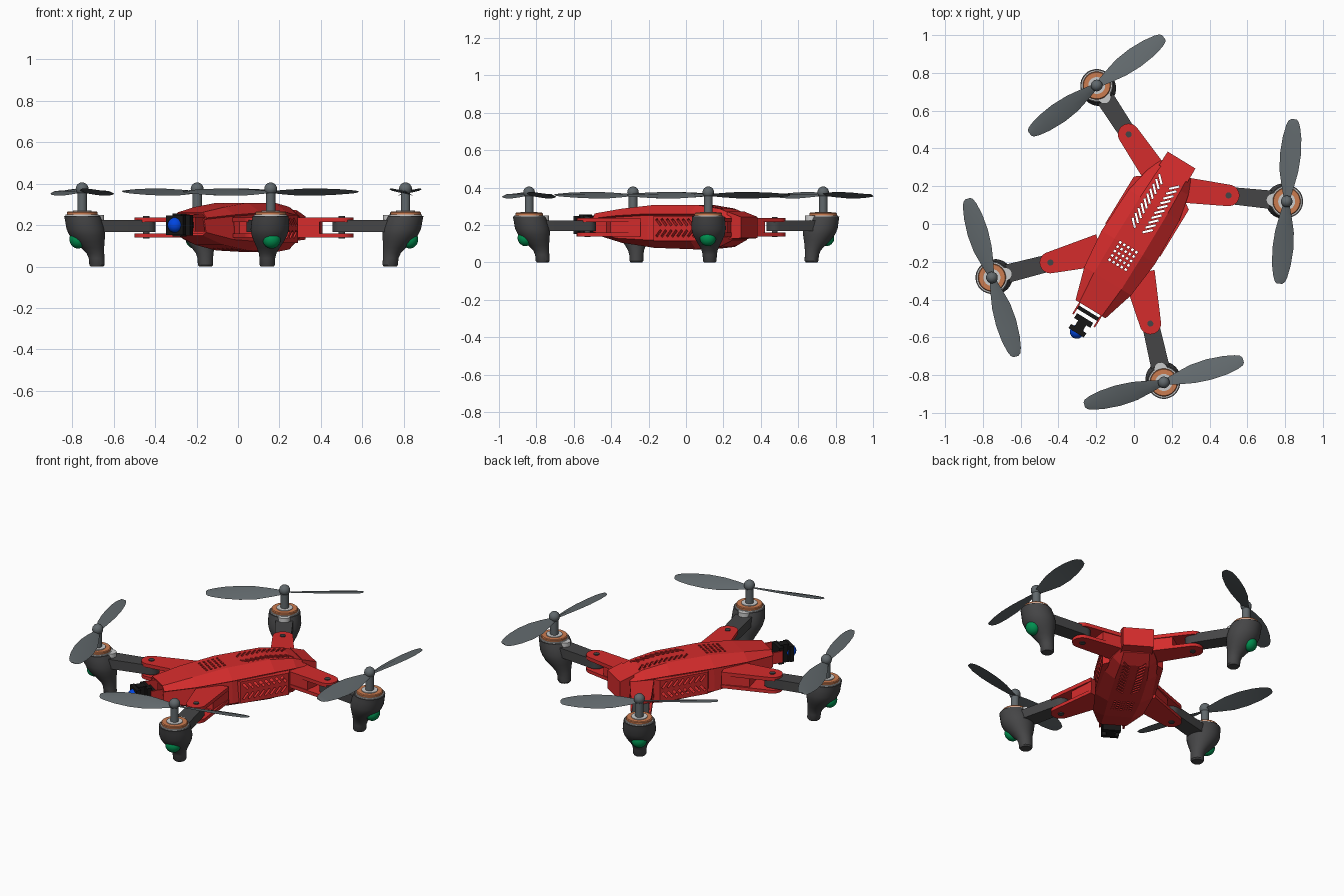
import bpy, bmesh, math
from mathutils import Vector, Matrix

if "Cube" in bpy.data.objects:
    bpy.data.objects.remove(bpy.data.objects["Cube"])

# The drone is modelled along its own axis (nose to -y), then turned into place
YAW = math.radians(-31.4)
M = Matrix.Translation((0.033, -0.02, 0)) @ Matrix.Rotation(YAW, 4, 'Z')

COL = dict(red=(0.66, 0.025, 0.025), dark=(0.06, 0.06, 0.062), blade=(0.12, 0.14, 0.15),
           copper=(0.6, 0.2, 0.08), green=(0.0, 0.28, 0.08), black=(0.008, 0.008, 0.008),
           blue=(0.0, 0.06, 0.75), silver=(0.6, 0.6, 0.6))
MATS = {}
for key, c in COL.items():
    MATS[key] = bpy.data.materials.new(key)
    MATS[key].diffuse_color = (*c, 1)


def make(name, bm, col=None, smooth=False):
    bmesh.ops.recalc_face_normals(bm, faces=bm.faces)
    bm.transform(M)
    me = bpy.data.meshes.new(name)
    bm.to_mesh(me)
    bm.free()
    ob = bpy.data.objects.new(name, me)
    bpy.context.collection.objects.link(ob)
    if col:
        me.materials.append(MATS[col])
    if smooth:
        bpy.ops.object.select_all(action='DESELECT')
        ob.select_set(True)
        bpy.context.view_layer.objects.active = ob
        bpy.ops.object.shade_smooth_by_angle(angle=math.radians(35))
    return ob


def loft(bm, rings, caps=(True, True)):
    vs = [[bm.verts.new(p) for p in r] for r in rings]
    n = len(vs[0])
    for a, b in zip(vs, vs[1:]):
        for i in range(n):
            bm.faces.new((a[i], a[(i + 1) % n], b[(i + 1) % n], b[i]))
    if caps[0]:
        bm.faces.new(vs[0])
    if caps[1]:
        bm.faces.new(vs[-1])
    return bm


def ring(c, r, z, n=28):
    return [(c.x + r * math.cos(2 * math.pi * i / n), c.y + r * math.sin(2 * math.pi * i / n), z)
            for i in range(n)]


def lathe(name, c, prof, col):
    return make(name, loft(bmesh.new(), [ring(c, r, z) for r, z in prof]), col, True)


def prism(bm, pts, z0, z1):
    return loft(bm, [[(p[0], p[1], z) for p in pts] for z in (z0, z1)])


def box(bm, c, size, rot=Matrix()):
    bmesh.ops.create_cube(bm, size=1, matrix=Matrix.Translation(c) @ rot @ Matrix.Diagonal((*size, 1)))
    return bm


def ball(name, c, radii, col, rot=Matrix()):
    bm = bmesh.new()
    bmesh.ops.create_uvsphere(bm, u_segments=20, v_segments=12, radius=1,
                              matrix=Matrix.Translation(c) @ rot @ Matrix.Diagonal((*radii, 1)))
    return make(name, bm, col, True)


# Vent cutters: diagonal top slots, square grid, slanted side slots
bm = bmesh.new()
for s in (1, -1):
    for i in range(10):
        box(bm, (s * 0.043, 0.005 + i * 0.03, 0.2), (0.055, 0.011, 0.5),
            Matrix.Rotation(s * math.radians(45), 4, 'Z'))
    for z in (0.215, 0.155):
        for i in range(8):
            box(bm, (s * 0.18, -0.045 + i * 0.033, z), (0.13, 0.013, 0.045),
                Matrix.Rotation(math.radians(40 if z > 0.2 else -40), 4, 'X'))
for i in range(5):
    for j in range(5):
        box(bm, ((i - 2) * 0.025, -0.175 + (j - 2) * 0.027, 0.2), (0.013, 0.013, 0.5))
cutter = make("vent_cutter", bm)
cutter.hide_render = True


def cut(ob, shell=0):
    if shell:
        sol = ob.modifiers.new("shell", 'SOLIDIFY')
        sol.thickness, sol.offset = shell, -1
    bo = ob.modifiers.new("vents", 'BOOLEAN')
    bo.object, bo.operation, bo.solver = cutter, 'DIFFERENCE', 'EXACT'
    dg = bpy.context.evaluated_depsgraph_get()
    me = bpy.data.meshes.new_from_object(ob.evaluated_get(dg))
    ob.modifiers.clear()
    ob.data = me


# Fuselage shell: faceted sections with an overhanging lid edge, open at the nose
SECT = [(-0.505, .070, .093, .262, .235, .165, .150, .070),
        (-0.33, .085, .145, .287, .250, .130, .105, .080),
        (-0.12, .087, .167, .308, .260, .120, .078, .090),
        (0.14, .085, .157, .308, .260, .120, .070, .090),
        (0.28, .080, .128, .288, .247, .128, .083, .080),
        (0.36, .075, .095, .258, .235, .140, .120, .072)]
rings = []
for y, wt, w, zt, zu, zl, zb, wb in SECT:
    half = [(wt, zt), (w, zu), (w - .014, zu - .008), (w - .004, zl), (wb, zb)]
    rings.append([(x, y, z) for x, z in half] + [(-x, y, z) for x, z in reversed(half)])
cut(make("fuselage", loft(bmesh.new(), rings, (False, True)), 'red'), 0.01)

# Tail block, slightly wedge shaped
make("tail_block", loft(bmesh.new(), [
    [(-w, y, z0), (w, y, z0), (w, y, z1), (-w, y, z1)]
    for y, w, z0, z1 in ((.335, .088, .125, .272), (.42, .086, .13, .243))]), 'red')

# Raised vented panels on the flanks
for s, side in ((-1, "left"), (1, "right")):
    pts = [(.148, -.09), (.17, -.075), (.17, .215), (.135, .24)]
    cut(make(side + "_side_panel", prism(bmesh.new(), [(s * x, y) for x, y in pts], .115, .248), 'red'))

# Nose camera between two thin prongs
bm = bmesh.new()
for s in (1, -1):
    box(bm, (s * .066, -.525, .205), (.009, .1, .07))
make("camera_prongs", bm, 'red')
bm = bmesh.new()
box(bm, (0, -.575, .2), (.1, .03, .1))
box(bm, (0, -.605, .2), (.05, .05, .11))
box(bm, (0, -.638, .2), (.095, .026, .095))
box(bm, (0, -.53, .2), (.135, .02, .03))
make("camera_body", bm, 'black')
ball("camera_lens", (0, -.645, .2), (.037, .037, .037), 'blue')


def arm(tag, motor, hinge, base, base_w, prop_deg):
    m, h, b = Vector(motor), Vector(hinge), Vector(base)
    d = (h - m).normalized()
    n = Vector((-d.y, d.x))
    # Hinge bracket: two rounded plates with a solid root on the body
    e = (b - h).normalized()
    k = Vector((-e.y, e.x))
    arc = [h - e * .057 * math.sin(t) + k * .057 * math.cos(t)
           for t in [math.pi * i / 12 for i in range(13)]]
    outline = arc + [b - k * base_w, b + k * base_w]
    bm = bmesh.new()
    prism(bm, outline, .216, .238)
    prism(bm, outline, .14, .16)
    q = h.lerp(b, .42)
    prism(bm, [q + k * .055, b + k * base_w * .95, b - k * base_w * .95, q - k * .055], .145, .23)
    make(tag + "_hinge_bracket", bm, 'red', True)
    lathe(tag + "_hinge_bolt", h, [(.016, .135), (.016, .243)], 'dark')
    # Arm beam
    t = [h + d * .045 * math.cos(a) + n * .045 * math.sin(a)
         for a in [math.pi * (i / 10 - .5) for i in range(11)]]
    make(tag + "_arm", prism(bmesh.new(), t + [m + n * .05, m - n * .05], .168, .225), 'dark', True)
    # Motor pod flowing down into the landing foot
    prof = [(.0, .078, .245), (.0, .087, .245), (.008, .09, .22), (.018, .093, .18), (.026, .086, .15),
            (.038, .072, .12), (.053, .055, .09), (.066, .043, .065), (.072, .038, .04),
            (.074, .037, .008), (.074, .031, 0)]
    make(tag + "_pod", loft(bmesh.new(), [ring(m + d * o, r, z) for o, r, z in prof]), 'dark', True)
    rot = Matrix.Rotation(math.atan2(d.y, d.x), 4, 'Z') @ Matrix.Rotation(math.radians(-25), 4, 'Y')
    ball(tag + "_light", (*(m - d * .024), .128), (.037, .043, .042), 'green', rot)
    # Motor: silver clip, copper windings, shaft and cap
    lathe(tag + "_motor_clip", m + d * .075, [(.034, .2), (.034, .25)], 'silver')
    lathe(tag + "_motor_base", m, [(.08, .24), (.08, .252)], 'silver')
    lathe(tag + "_motor_windings", m, [(.07, .245), (.074, .25), (.074, .262), (.07, .266)], 'copper')
    lathe(tag + "_motor_hub", m, [(.045, .26), (.045, .27)], 'silver')
    lathe(tag + "_shaft", m, [(.023, .26), (.023, .365)], 'blade')
    ball(tag + "_cap", (*m, .375), (.031, .031, .031), 'blade')
    # Two pitched blades: (radius, leading y, trailing y)
    bm = bmesh.new()
    for turn in (0, math.pi):
        R = Matrix.Translation((*m, .36)) @ Matrix.Rotation(math.radians(prop_deg) - YAW + turn, 4, 'Z')
        rs = []
        for r, y0, y1, pitch in ((.015, .018, -.018, 20), (.08, .036, -.034, 20), (.16, .055, -.05, 19),
                                 (.25, .06, -.056, 17), (.34, .052, -.05, 15), (.4, .039, -.037, 13),
                                 (.427, .028, -.026, 12), (.437, .014, -.014, 12)):
            P = R @ Matrix.Rotation(math.radians(-pitch), 4, 'X')
            rs.append([P @ Vector((r, y, z)) for y, z in
                       ((y0, 0), ((y0 + y1) / 2, .006), (y1, 0), ((y0 + y1) / 2, -.001))])
        loft(bm, rs)
    make(tag + "_propeller", bm, 'blade', True)


arm("rear_left", (-.589, .523), (-.31, .39), (-.09, .29), .068, 35.5)
arm("rear_right", (.589, .523), (.31, .39), (.09, .29), .068, 85)
arm("front_left", (-.533, -.634), (-.31, -.405), (-.12, -.21), .085, 107)
arm("front_right", (.533, -.634), (.31, -.405), (.12, -.21), .085, 15.6)
bpy.data.objects.remove(cutter)

for m in bpy.data.materials:
    if m.users and not m.is_grease_pencil:
        m.use_nodes = True
        m.node_tree.nodes["Principled BSDF"].inputs["Base Color"].default_value = m.diffuse_color
